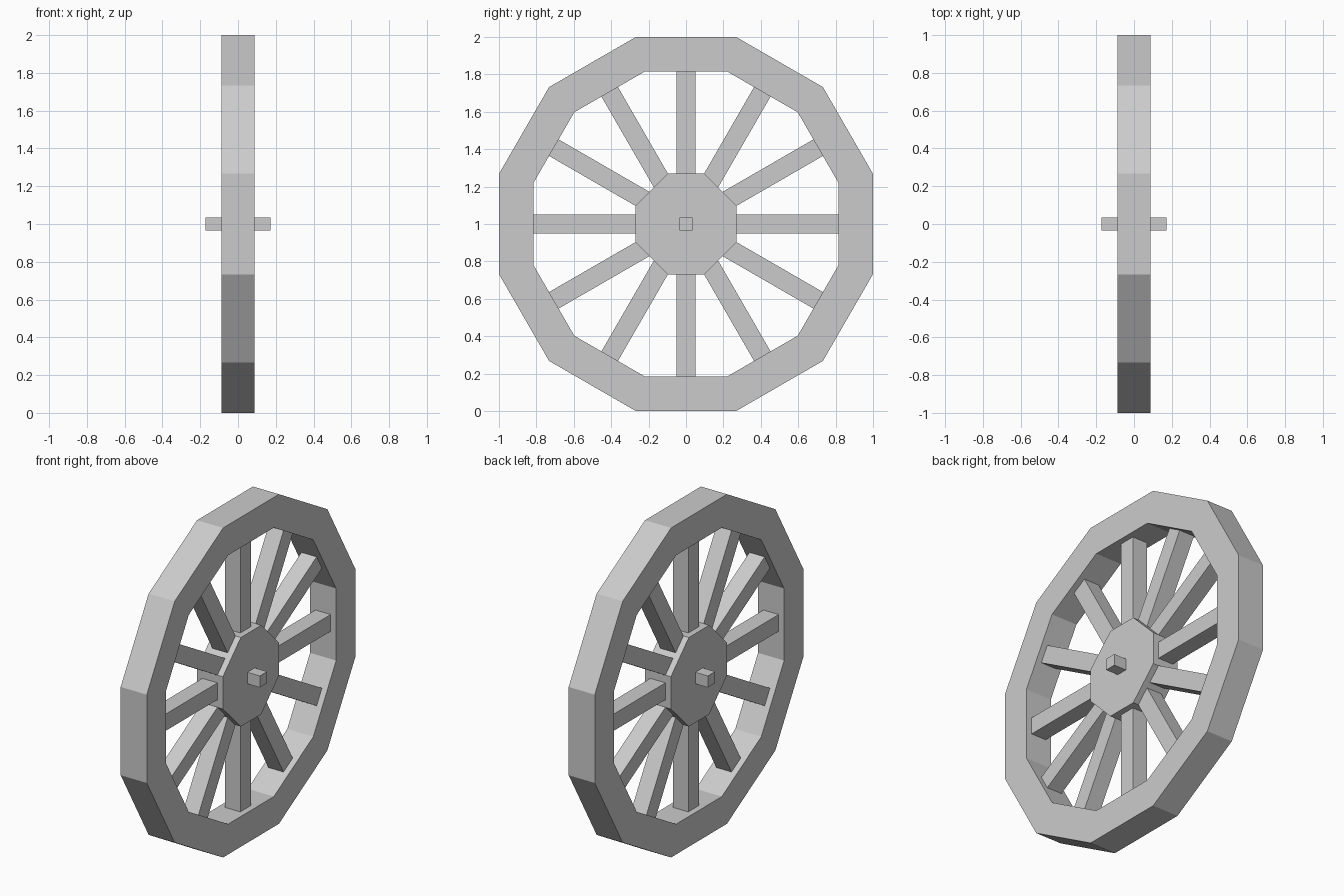
import bpy, bmesh, math
from mathutils import Matrix

cube = bpy.data.objects.get("Cube")
if cube:
    bpy.data.objects.remove(cube, do_unlink=True)

SIDES = 12
CENTRE = 1.0          # height of the axle
HALF_WIDTH = 0.0875   # half thickness of rim and hub
INNER = 0.816         # inner apothem of the rim

grey = bpy.data.materials.new("plain grey")
grey.use_nodes = True
colour = (0.6, 0.6, 0.6, 1)
grey.diffuse_color = colour
grey.node_tree.nodes["Principled BSDF"].inputs["Base Color"].default_value = colour


def finish(name, bm):
    """Turn a bmesh into a flat-shaded object at axle height."""
    bmesh.ops.recalc_face_normals(bm, faces=bm.faces)
    mesh = bpy.data.meshes.new(name)
    bm.to_mesh(mesh)
    bm.free()
    mesh.materials.append(grey)
    obj = bpy.data.objects.new(name, mesh)
    obj.location.z = CENTRE
    bpy.context.collection.objects.link(obj)
    return obj


def box(name, size, offset, angle=0):
    """Box moved by offset, then turned about the axle."""
    bm = bmesh.new()
    matrix = (Matrix.Rotation(angle, 4, 'X') @ Matrix.Translation(offset)
              @ Matrix.Diagonal((*size, 1)))
    bmesh.ops.create_cube(bm, size=1, matrix=matrix)
    return finish(name, bm)


# Rim: twelve straight segments with a rectangular section
bm = bmesh.new()
rings = []
for i in range(SIDES):
    a = (i + 0.5) * math.tau / SIDES
    section = []
    for apothem, x in ((1, -HALF_WIDTH), (1, HALF_WIDTH),
                       (INNER, HALF_WIDTH), (INNER, -HALF_WIDTH)):
        r = apothem / math.cos(math.pi / SIDES)
        section.append(bm.verts.new((x, r * math.cos(a), r * math.sin(a))))
    rings.append(section)
for i, here in enumerate(rings):
    after = rings[(i + 1) % SIDES]
    for j in range(4):
        k = (j + 1) % 4
        bm.faces.new((here[j], here[k], after[k], after[j]))
finish("rim", bm)

# Hub: square block with cut corners
bm = bmesh.new()
h, c = 0.27, 0.098
outline = [(h, -c), (h, c), (c, h), (-c, h), (-h, c), (-h, -c), (-c, -h), (c, -h)]
face = bm.faces.new([bm.verts.new((-HALF_WIDTH, y, z)) for y, z in outline])
extruded = bmesh.ops.extrude_face_region(bm, geom=[face])["geom"]
bmesh.ops.translate(bm, vec=(2 * HALF_WIDTH, 0, 0),
                    verts=[v for v in extruded if isinstance(v, bmesh.types.BMVert)])
finish("hub", bm)

# Spokes: square bars from inside the hub to the rim
START = 0.2
for i in range(SIDES):
    box(f"spoke_{i + 1}", (0.102, 0.102, INNER - START),
        (0, 0, (INNER + START) / 2), i * math.tau / SIDES)

# Axle: thin square bar through the hub
box("axle", (0.342, 0.07, 0.07), (0, 0, 0))
